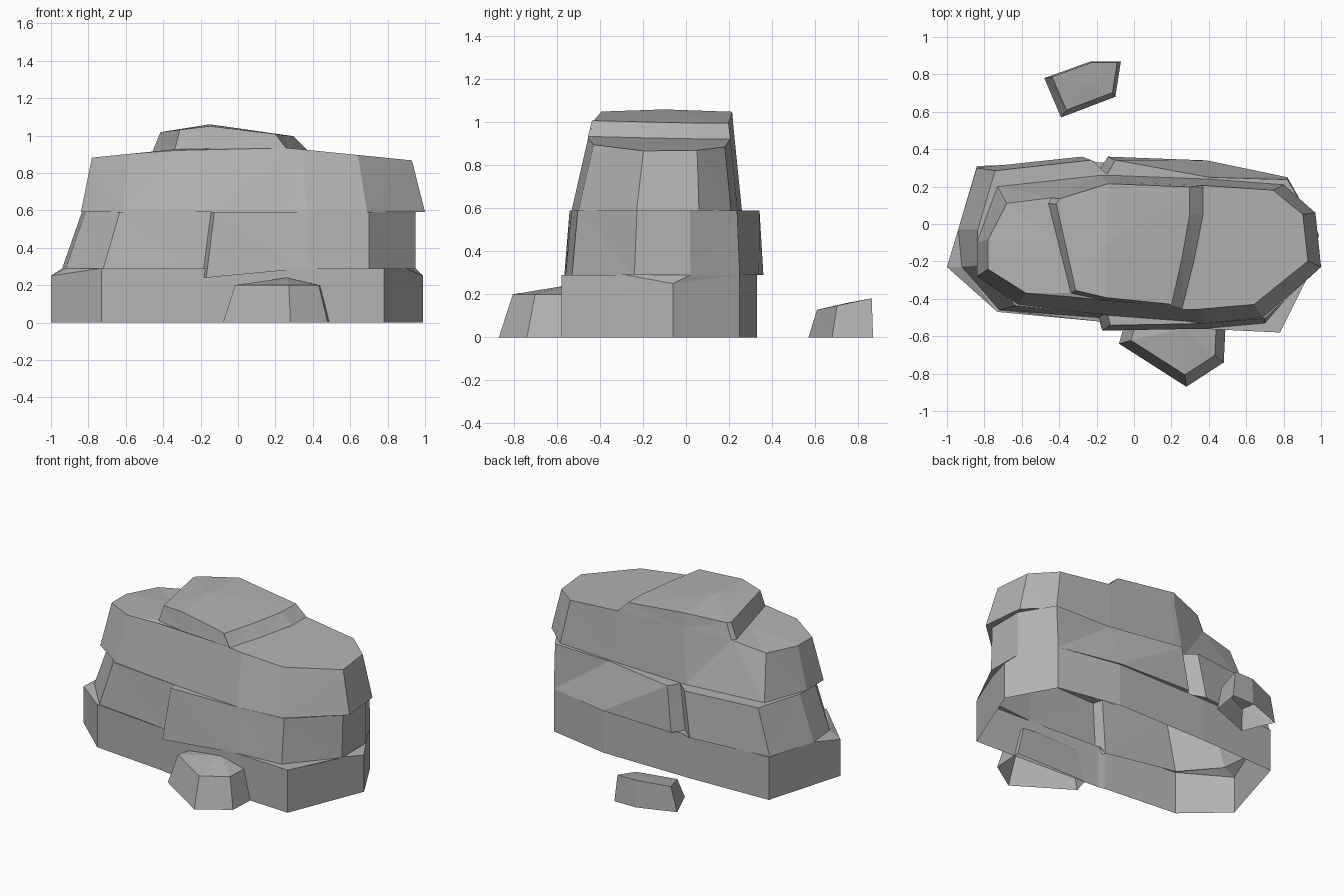
import bpy
import bmesh

default_cube = bpy.data.objects.get("Cube")
if default_cube:
    bpy.data.objects.remove(default_cube, do_unlink=True)

stone = bpy.data.materials.new("grey stone")
stone.use_nodes = True
stone_colour = (.45, .45, .45, 1)
stone.diffuse_color = stone_colour
stone_shader = stone.node_tree.nodes["Principled BSDF"]
stone_shader.inputs["Base Color"].default_value = stone_colour


def level(outline, height):
    """Lift a flat outline to one height."""
    return [(x, y, height) for x, y in outline]


def taper(outline, scale_x, scale_y, centre=(0, 0)):
    """Draw the corners of an outline towards a centre."""
    centre_x, centre_y = centre
    return [(centre_x + (x - centre_x) * scale_x,
             centre_y + (y - centre_y) * scale_y) for x, y in outline]


def cap_corner(corner):
    """Pull a corner of the shoulders in to the slanted sides of the cap."""
    x, y, z = corner
    left_side = -.43 - y / 4
    right_side = .37 + min(y, 0) / 4
    inner_x = max(left_side, min(right_side, x))
    return (inner_x, y, .96 - .1 * abs(inner_x))


def rock_shell(name, rings, peak):
    """Join stacked rings into a faceted shell, open below and fanned to a peak."""
    bm = bmesh.new()
    loops = [[bm.verts.new(point) for point in ring] for ring in rings]
    count = len(loops[0])
    for lower, upper in zip(loops, loops[1:]):
        for i in range(count):
            j = (i + 1) % count
            bm.faces.new((lower[i], lower[j], upper[j], upper[i]))
    rim = loops[-1]
    top = bm.verts.new(peak)
    for i in range(count):
        bm.faces.new((rim[i], rim[(i + 1) % count], top))

    # Merge corners shared by neighbouring rings, then split bent quads
    bmesh.ops.remove_doubles(bm, verts=bm.verts[:], dist=.005)
    bmesh.ops.triangulate(bm, faces=bm.faces[:])
    mesh = bpy.data.meshes.new(name)
    bm.to_mesh(mesh)
    bm.free()
    mesh.materials.append(stone)
    rock = bpy.data.objects.new(name, mesh)
    bpy.context.collection.objects.link(rock)


# Lowest layer: upright walls whose rim dips at the two ends
base = [
    (-1, -.23), (-.73, -.47), (-.2, -.52), (-.16, -.53), (.36, -.56),
    (.78, -.58), (.9, -.28), (.99, -.06), (.82, .25), (.39, .33),
    (-.14, .33), (-.2, .33), (-.28, .33), (-.84, .31), (-.94, -.03),
]
base_rim = [(x, y, .25 if abs(x) > .95 else .29) for x, y in base]

# Middle layer: a step in the front, a cleft in the back, leaning in at one end
middle = [
    (-.92, -.23), (-.72, -.46), (-.19, -.5), (-.17, -.57), (.37, -.56),
    (.7, -.53), (.95, -.24), (.95, .02), (.82, .25), (.39, .34),
    (-.14, .36), (-.19, .28), (-.28, .36), (-.84, .3), (-.94, -.03),
]
middle_foot = [(x, y, .24 if -.2 < x < 0 and y < 0 else .29) for x, y in middle]
leaning = [(x * .92 + .03 if x < 0 else x, y) for x, y in middle]
middle_rim = level(taper(leaning, 1, .95), .59)
# The shelf behind narrows to nothing here
middle_rim[9] = (.4, .25, .59)

# Upper layer: tapered walls, higher towards the middle
upper = [
    (-.84, -.28), (-.62, -.43), (-.12, -.49), (.28, -.52), (.37, -.53),
    (.69, -.5), (1, -.23), (.97, .06), (.8, .21), (.4, .24),
    (-.12, .26), (-.15, .26), (-.18, .26), (-.73, .2), (-.84, -.1),
]
upper_rim = [(x, y, .96 - .1 * abs(x)) for x, y in taper(upper, .93, .86)]
# Wall facets that fan out from the step and from the cleft
upper_rim[2] = (-.33, -.39, .92)
upper_rim[12] = (-.44, .14, .92)
upper_rim[13] = (-.68, .11, .88)

# Raised cap, flush with the walls in front and behind, with a ridge along y
cap_foot = [cap_corner(corner) for corner in upper_rim]
cap_foot[2] = (-.15, -.41, .93)
cap_outline = [(x, y) for x, y, z in cap_foot]
cap_rim = [
    (x, y, 1.05 - .12 * abs(x + .15))
    for x, y in taper(cap_outline, .86, .96, centre=(-.15, 0))
]

rock_shell(
    "layered_boulder",
    [level(base, 0), base_rim, middle_foot, middle_rim,
     level(upper, .59), upper_rim, cap_foot, cap_rim],
    (-.15, -.1, 1.06),
)

# Small stone leaning against the front
front = [(-.08, -.64), (.28, -.87), (.48, -.74), (.49, -.53), (-.05, -.53)]
front_top = taper(front, .8, .8, centre=(.24, -.55))
rock_shell("front_stone", [level(front, 0), level(front_top, .2)], (.26, -.56, .24))

# Loose stone behind, its top sloping down towards the boulder
back = [(-.48, .78), (-.39, .57), (-.1, .68), (-.07, .87), (-.23, .87)]
back_top = taper(back, .85, .85, centre=(-.2, .83))
rock_shell(
    "back_stone",
    [level(back, 0), [(x, y, .21 * y) for x, y in back_top]],
    (-.24, .75, .16),
)
